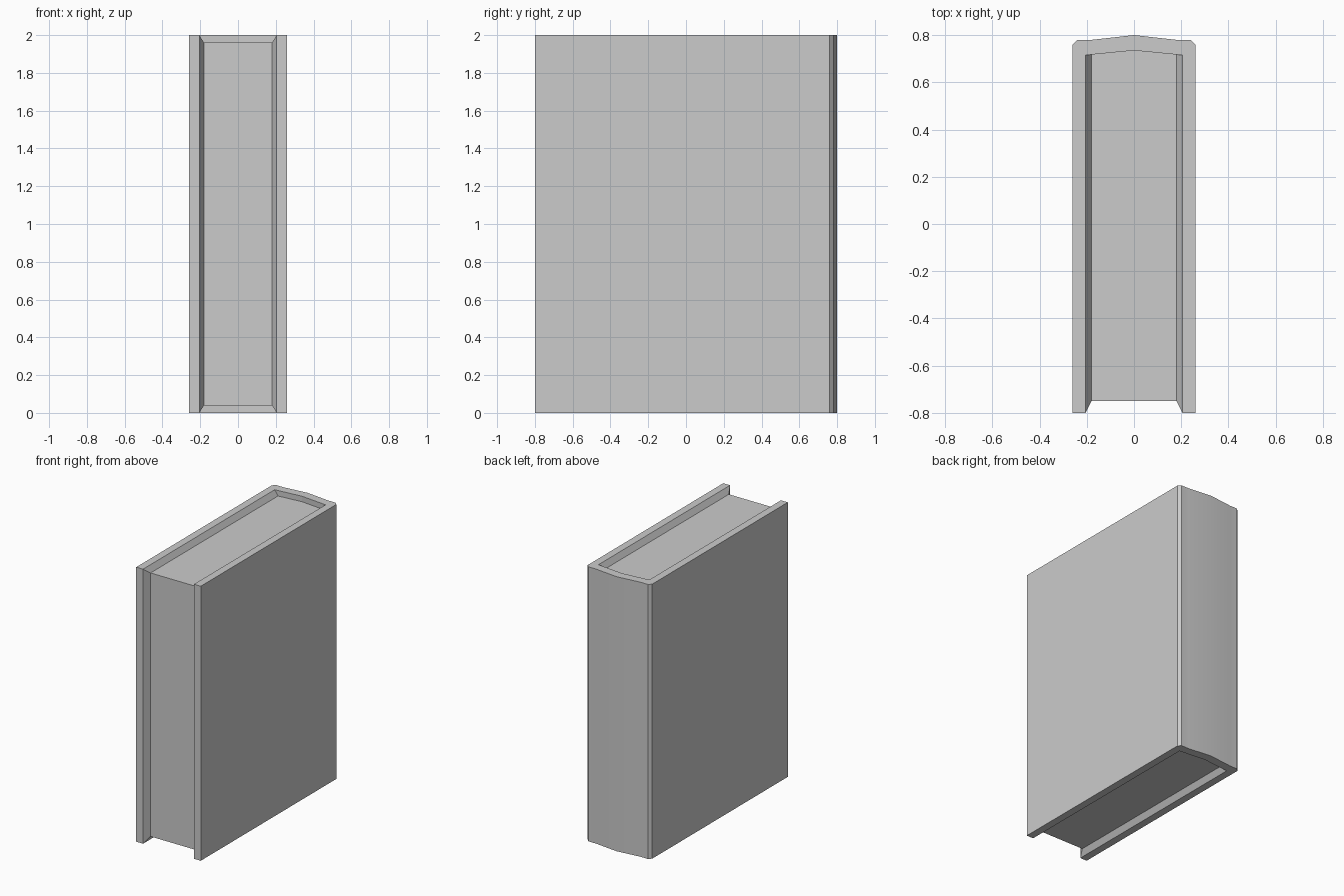
import bpy, math

if "Cube" in bpy.data.objects:
    bpy.data.objects.remove(bpy.data.objects["Cube"])

HEIGHT = 2.0


def make_object(name, verts, faces):
    mesh = bpy.data.meshes.new(name)
    mesh.from_pydata(verts, [], faces)
    mesh.validate()
    mesh.update()
    obj = bpy.data.objects.new(name, mesh)
    bpy.context.collection.objects.link(obj)
    return obj


def mirrored(half):
    """Half profile from x > 0 to x = 0, continued to the other side."""
    return half + [(-x, y) for x, y in reversed(half[:-1])]


# Cover: U-shaped plan with a slightly rounded spine, extruded upward
outer = mirrored([(0.26, -0.8), (0.26, 0.76), (0.24, 0.78), (0.18, 0.78), (0, 0.8)])
inner = mirrored([(0.205, -0.8), (0.205, 0.715), (0.18, 0.7175), (0, 0.735)])
plan = outer + inner[::-1]
n = len(plan)
verts = [(x, y, z) for z in (0, HEIGHT) for x, y in plan]
faces = [tuple(range(n, 2 * n)), tuple(reversed(range(n)))]
# Walls of the outside and the fore edges; the page block lines the inside
for i in list(range(len(outer))) + [n - 1]:
    j = (i + 1) % n
    faces.append((i, j, n + j, n + i))
cover = make_object("cover", verts, faces)

# Page block: recessed sections across the width, sloping out to the boards
sections = [  # x, front y, back y, recess from the cover's top and bottom
    (-0.205, -0.8, 0.715, 0), (-0.18, -0.75, 0.7175, 0.04), (0, -0.75, 0.735, 0.04),
    (0.18, -0.75, 0.7175, 0.04), (0.205, -0.8, 0.715, 0)]
verts, faces = [], []
for x, front, back, d in sections:
    verts += [(x, back, 0), (x, back, d), (x, front, d),
              (x, front, HEIGHT - d), (x, back, HEIGHT - d), (x, back, HEIGHT)]
for s in range(len(sections) - 1):
    for k in range(5):
        a, b = s * 6 + k, (s + 1) * 6 + k
        quad = (a, b, b + 1, a + 1)
        # drop repeated corners where the recess closes to nothing
        seen = {}
        for v in quad:
            seen.setdefault(verts[v], v)
        if len(seen) > 2:
            faces.append(tuple(seen.values()))
pages = make_object("pages", verts, faces)

# Smooth spine, sharp edges elsewhere
bpy.ops.object.select_all(action='DESELECT')
cover.select_set(True)
bpy.context.view_layer.objects.active = cover
bpy.ops.object.shade_smooth_by_angle(angle=math.radians(30))
